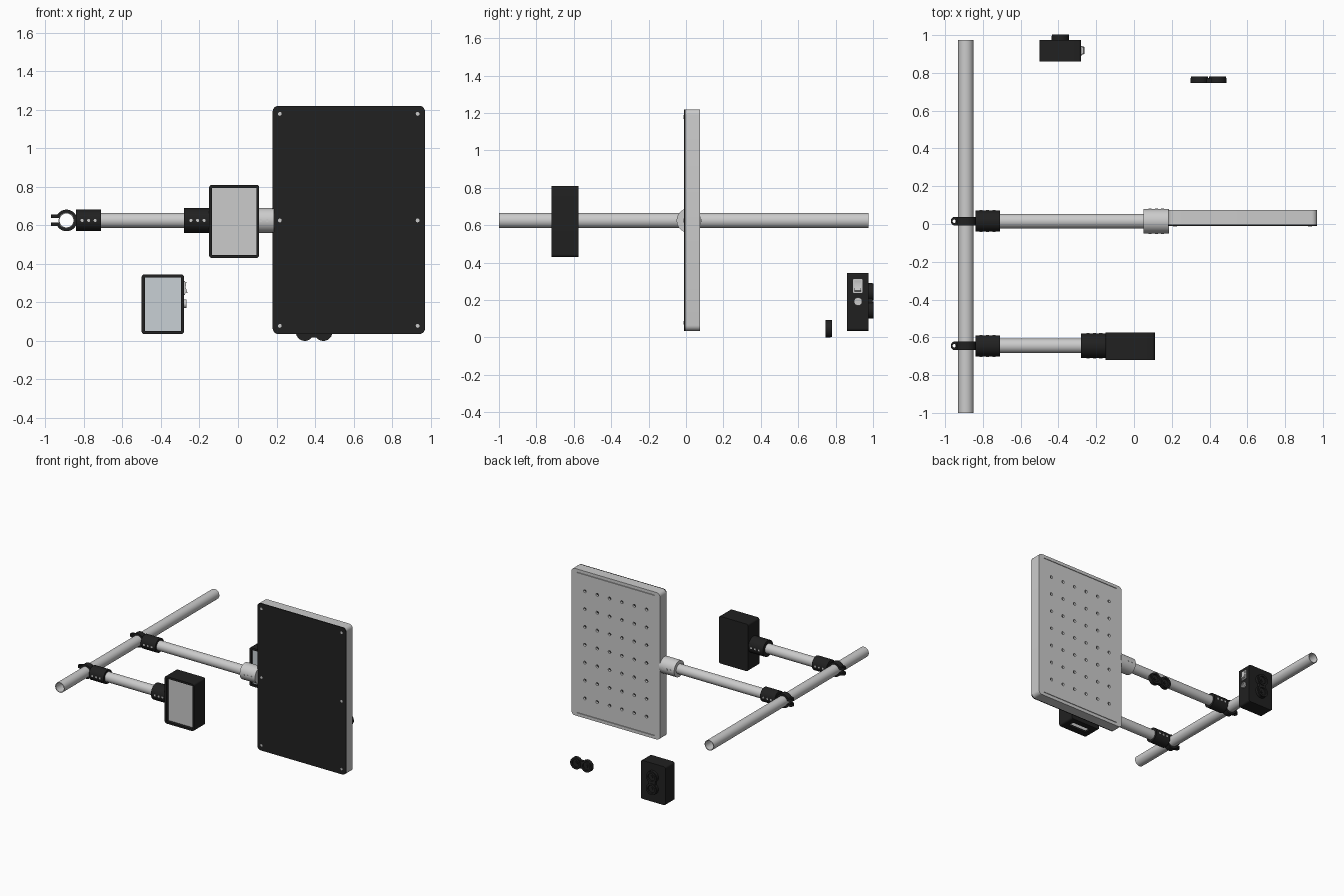
import bpy, bmesh
from math import cos, sin, radians, pi

if "Cube" in bpy.data.objects:
    bpy.data.objects.remove(bpy.data.objects["Cube"])


def material(name, rgb):
    m = bpy.data.materials.new(name)
    m.diffuse_color = (*rgb, 1)
    m.use_nodes = True
    m.node_tree.nodes["Principled BSDF"].inputs["Base Color"].default_value = m.diffuse_color
    return m


BLACK = material("black_plastic", (0.015, 0.015, 0.015))
GLASS = material("pale_window", (0.58, 0.63, 0.66))
WHITE = material("white_plastic", (0.8, 0.8, 0.8))


def arc(cx, cy, r, a0, a1, n):
    return [(cx + r * cos(radians(a0 + (a1 - a0) * i / n)),
             cy + r * sin(radians(a0 + (a1 - a0) * i / n))) for i in range(n + 1)]


def circle(cx, cy, r, n=40):
    return arc(cx, cy, r, 0, 360, n)[:-1]


def rounded(x0, x1, y0, y1, r):
    return (arc(x1 - r, y1 - r, r, 0, 90, 6) + arc(x0 + r, y1 - r, r, 90, 180, 6)
            + arc(x0 + r, y0 + r, r, 180, 270, 6) + arc(x1 - r, y0 + r, r, 270, 360, 6))


def rect(x0, x1, y0, y1):
    return [(x0, y0), (x1, y0), (x1, y1), (x0, y1)]


PLACE = {'X': lambda a, b, t: (t, a, b), 'Y': lambda a, b, t: (a, t, b), 'Z': lambda a, b, t: (a, b, t)}


def prism(name, outlines, axis, lo, hi, mat=None, bevel=0):
    """Extrude one outline (or a list of outlines) along an axis."""
    if isinstance(outlines[0], tuple):
        outlines = [outlines]
    bm = bmesh.new()
    for pts in outlines:
        a = [bm.verts.new(PLACE[axis](*p, lo)) for p in pts]
        b = [bm.verts.new(PLACE[axis](*p, hi)) for p in pts]
        caps = [bm.faces.new(a), bm.faces.new(b)]
        for i in range(len(pts)):
            j = (i + 1) % len(pts)
            bm.faces.new((a[i], a[j], b[j], b[i]))
        if bevel:
            edges = [e for f in caps for e in f.edges]
            bmesh.ops.bevel(bm, geom=edges, offset=bevel, segments=2, profile=0.5, affect='EDGES')
    bmesh.ops.recalc_face_normals(bm, faces=bm.faces)
    me = bpy.data.meshes.new(name)
    bm.to_mesh(me)
    bm.free()
    ob = bpy.data.objects.new(name, me)
    bpy.context.collection.objects.link(ob)
    if mat:
        me.materials.append(mat)
    return ob


def cut(ob, outlines, axis, lo, hi):
    """Subtract an extruded outline from an object."""
    cutter = prism("cutter", outlines, axis, lo, hi)
    mod = ob.modifiers.new("cut", 'BOOLEAN')
    mod.operation, mod.solver, mod.object = 'DIFFERENCE', 'EXACT', cutter
    dg = bpy.context.evaluated_depsgraph_get()
    me = bpy.data.meshes.new_from_object(ob.evaluated_get(dg))
    ob.modifiers.clear()
    ob.data = me
    bpy.data.objects.remove(cutter)


ZC, RX = 0.625, -0.89        # height of all tubes, x of the main rail


def collar(name, x0, x1, y, r, mat):
    """Tube socket with three screws on front and back."""
    prism(name, circle(y, ZC, r), 'X', x0, x1, mat, 0.004)
    mid = (x0 + x1) / 2
    prism(name + "_screws", [circle(mid + d, ZC, 0.008, 16) for d in (-0.034, 0, 0.034)],
          'Y', y - r - 0.002, y + r + 0.002)


# main rail, hollow
rail = prism("main_rail", circle(RX, ZC, 0.041), 'Y', -1.0, 0.975)
cut(rail, circle(RX, ZC, 0.036), 'Y', -1.1, 1.1)

# clamps with split ring and bolt ears, and the arms they hold
for tag, y, end in (("panel", 0.015, 0.07), ("lamp", -0.645, -0.26)):
    ring = arc(RX, ZC, 0.056, -165, 165, 40) + arc(RX, ZC, 0.041, 160, -160, 40)
    prism(tag + "_clamp_ring", ring, 'Y', y - 0.023, y + 0.023, BLACK)
    for side, z in (("lower", ZC - 0.021), ("upper", ZC + 0.021)):
        ear = arc(-0.947, y, 0.023, 90, 270, 14) + [(-0.929, y - 0.023), (-0.929, y + 0.023)]
        ob = prism(f"{tag}_clamp_{side}_ear", ear, 'Z', z - 0.009, z + 0.009, BLACK)
        cut(ob, circle(-0.952, y, 0.009, 20), 'Z', z - 0.1, z + 0.1)
    collar(tag + "_clamp_socket", -0.84, -0.71, y, 0.056, BLACK)
    prism(tag + "_arm", circle(y, ZC, 0.039), 'X', -0.80, end)

# large panel: hollow perforated tray with dark front cover
collar("panel_socket", 0.05, 0.186, 0.015, 0.065, None)
tray = prism("panel_tray", rounded(0.18, 0.97, 0.035, 1.22, 0.03), 'Y', -0.002, 0.075)
cut(tray, rect(0.20, 0.95, 0.055, 1.20), 'Y', -0.1, 0.057)
holes = [circle(0.30 + 0.11 * i, 0.195 + 0.144 * j, 0.012, 16) for i in range(6) for j in range(7)]
cut(tray, holes, 'Y', 0.04, 0.1)
cut(tray, [rect(0.23, 0.92, z - 0.002, z + 0.002) for z in (0.062, 1.193)], 'Y', 0.068, 0.1)
prism("panel_cover", rounded(0.18, 0.97, 0.035, 1.22, 0.03), 'Y', -0.011, -0.002, BLACK)
prism("panel_cover_screws", [circle(x, z, 0.010, 16) for x in (0.217, 0.932)
                             for z in (0.078, ZC, 1.178)], 'Y', -0.0125, -0.005)

# lamp box on the short arm
collar("lamp_socket", -0.28, -0.14, -0.645, 0.065, BLACK)
lamp = prism("lamp_box", rounded(-0.15, 0.11, 0.43, 0.81, 0.015), 'Y', -0.72, -0.575, BLACK)
cut(lamp, rect(-0.135, 0.096, 0.446, 0.794), 'Y', -0.8, -0.59)
cut(lamp, rect(-0.10, 0.06, -0.67, -0.62), 'Z', 0.40, 0.46)
prism("lamp_screen", rect(-0.136, 0.097, 0.445, 0.795), 'Y', -0.695, -0.685)

# control box with window
BX = -0.39
box = prism("control_box", rounded(-0.50, -0.28, 0.035, 0.345, 0.015), 'Y', 0.86, 0.975, BLACK)
cut(box, rect(-0.483, -0.297, 0.052, 0.328), 'Y', 0.8, 0.96)
prism("control_window", rect(-0.484, -0.296, 0.051, 0.329), 'Y', 0.875, 0.885, GLASS)

# rocker switch and round jack on the box side
prism("switch_frame", rounded(0.893, 0.943, 0.238, 0.312, 0.005), 'X', -0.285, -0.275, WHITE)
prism("switch_rocker", [(-0.28, 0.245), (-0.262, 0.250), (-0.272, 0.278), (-0.268, 0.305), (-0.28, 0.305)],
      'Y', 0.90, 0.936, WHITE)
jack = prism("round_jack", circle(0.92, 0.192, 0.022, 28), 'X', -0.285, -0.268, WHITE)
cut(jack, circle(0.92, 0.192, 0.013, 20), 'X', -0.274, -0.2)
prism("jack_pin", circle(0.92, 0.192, 0.005, 12), 'X', -0.28, -0.27, WHITE)


def double_mount(name, cx, cz, y, upright):
    """Two fused round cups, used as the box mount and as the loose spare."""
    def turn(pts):
        return [(cx + (v if upright else u), cz + (u if upright else v)) for u, v in pts]
    half = arc(0.048, 0, 0.047, -140, 140, 32)
    body = prism(name, turn(half + [(-u, -v) for u, v in half]), 'Y', y, y + 0.026, BLACK)
    cups = prism(name + "_cups", [turn(circle(s, 0, 0.045)) for s in (-0.048, 0.048)],
                 'Y', y + 0.024, y + 0.033, BLACK)
    wells = [turn(circle(s, 0, 0.030, 32)) for s in (-0.048, 0.048)]
    for ob in (body, cups):
        cut(ob, wells, 'Y', y + 0.02, y + 0.1)
    prism(name + "_studs", [turn(circle(s, 0, 0.011, 20)) for s in (-0.048, 0.048)],
          'Y', y + 0.018, y + 0.026, BLACK)


double_mount("box_mount", BX, 0.195, 0.970, True)
double_mount("loose_mount", 0.395, 0.047, 0.747, False)

# smooth round surfaces, keep edges sharp
for ob in bpy.context.scene.objects:
    ob.select_set(True)
    bpy.context.view_layer.objects.active = ob
bpy.ops.object.shade_smooth_by_angle(angle=radians(30))
